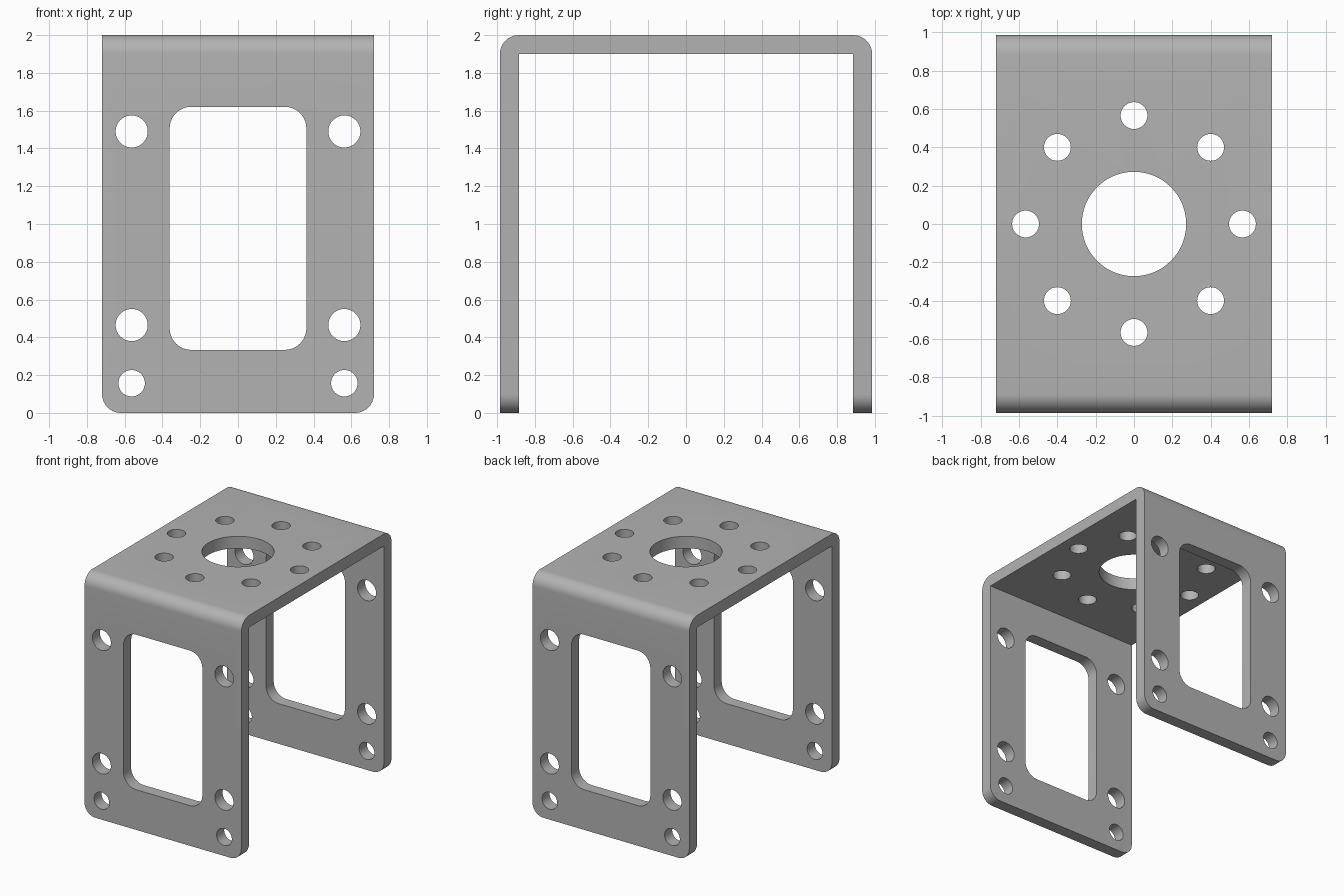
import bpy, bmesh, math
from mathutils import Matrix, Vector

if "Cube" in bpy.data.objects:
    bpy.data.objects.remove(bpy.data.objects["Cube"])

HALF_W, HALF_D, HEIGHT, THICK = 0.72, 0.985, 2.0, 0.1

metal = bpy.data.materials.new("grey metal")
metal.use_nodes = True
GREY = (0.45, 0.45, 0.45, 1)
metal.diffuse_color = GREY
metal.node_tree.nodes["Principled BSDF"].inputs["Base Color"].default_value = GREY


def to_object(bm, name):
    bmesh.ops.recalc_face_normals(bm, faces=bm.faces)
    mesh = bpy.data.meshes.new(name)
    bm.to_mesh(mesh)
    bm.free()
    mesh.materials.append(metal)
    obj = bpy.data.objects.new(name, mesh)
    bpy.context.collection.objects.link(obj)
    return obj


def round_edges(bm, test, radius):
    edges = [e for e in bm.edges if test(e.verts[0].co, e.verts[1].co)]
    bmesh.ops.bevel(bm, geom=edges, offset=radius, segments=10, profile=0.5,
                    affect='EDGES', clamp_overlap=False)


def along_y(a, b):
    return abs(a.y - b.y) > 0.01 and abs(a.x - b.x) + abs(a.z - b.z) < 0.001


def add_drill(bm, center, radius, length, turn=Matrix()):
    bmesh.ops.create_cone(bm, cap_ends=True, segments=48, radius1=radius, radius2=radius,
                          depth=length, matrix=Matrix.Translation(center) @ turn)


# U-shaped bracket: a folded profile swept across the width
inner = HALF_D - THICK
profile = [(-HALF_D, 0), (-HALF_D, HEIGHT), (HALF_D, HEIGHT), (HALF_D, 0),
           (inner, 0), (inner, HEIGHT - THICK), (-inner, HEIGHT - THICK), (-inner, 0)]
bm = bmesh.new()
face = bm.faces.new([bm.verts.new((-HALF_W, y, z)) for y, z in profile])
swept = bmesh.ops.extrude_face_region(bm, geom=[face])["geom"]
bmesh.ops.translate(bm, vec=(2 * HALF_W, 0, 0),
                    verts=[v for v in swept if isinstance(v, bmesh.types.BMVert)])
# Outer folds, then the lower corners of both legs
round_edges(bm, lambda a, b: min(a.z, b.z) > HEIGHT - 0.001 and abs(a.x - b.x) > 1, 0.1)
round_edges(bm, lambda a, b: max(a.z, b.z) < 0.001 and along_y(a, b), 0.1)
bracket = to_object(bm, "u_bracket")

# Window through both legs
bm = bmesh.new()
bmesh.ops.create_cube(bm, size=1, matrix=Matrix.Translation((0, 0, 0.977))
                      @ Matrix.Diagonal((0.724, 2.4, 1.287, 1)))
round_edges(bm, along_y, 0.115)

# Bolt holes through both legs
sideways = Matrix.Rotation(math.pi / 2, 4, 'X')
for z, radius in ((1.49, 0.085), (0.465, 0.085), (0.157, 0.07)):
    for side in (-1, 1):
        add_drill(bm, (side * 0.563, 0, z), radius, 2.4, sideways)

# Central bore and ring of holes in the top plate
top = Vector((0, 0, HEIGHT - THICK / 2))
add_drill(bm, top, 0.272, 0.3)
for i in range(8):
    angle = i * math.pi / 4
    add_drill(bm, top + 0.565 * Vector((math.cos(angle), math.sin(angle), 0)), 0.07, 0.3)
cutter = to_object(bm, "hole_cutter")
cutter.hide_render = True

# Cut the holes, then drop the cutter
cut = bracket.modifiers.new("holes", 'BOOLEAN')
cut.operation, cut.solver, cut.object = 'DIFFERENCE', 'EXACT', cutter
bpy.ops.object.select_all(action='DESELECT')
bpy.context.view_layer.objects.active = bracket
bracket.select_set(True)
bpy.ops.object.modifier_apply(modifier=cut.name)
bpy.data.objects.remove(cutter)
bpy.ops.object.shade_smooth_by_angle(angle=math.radians(30))
